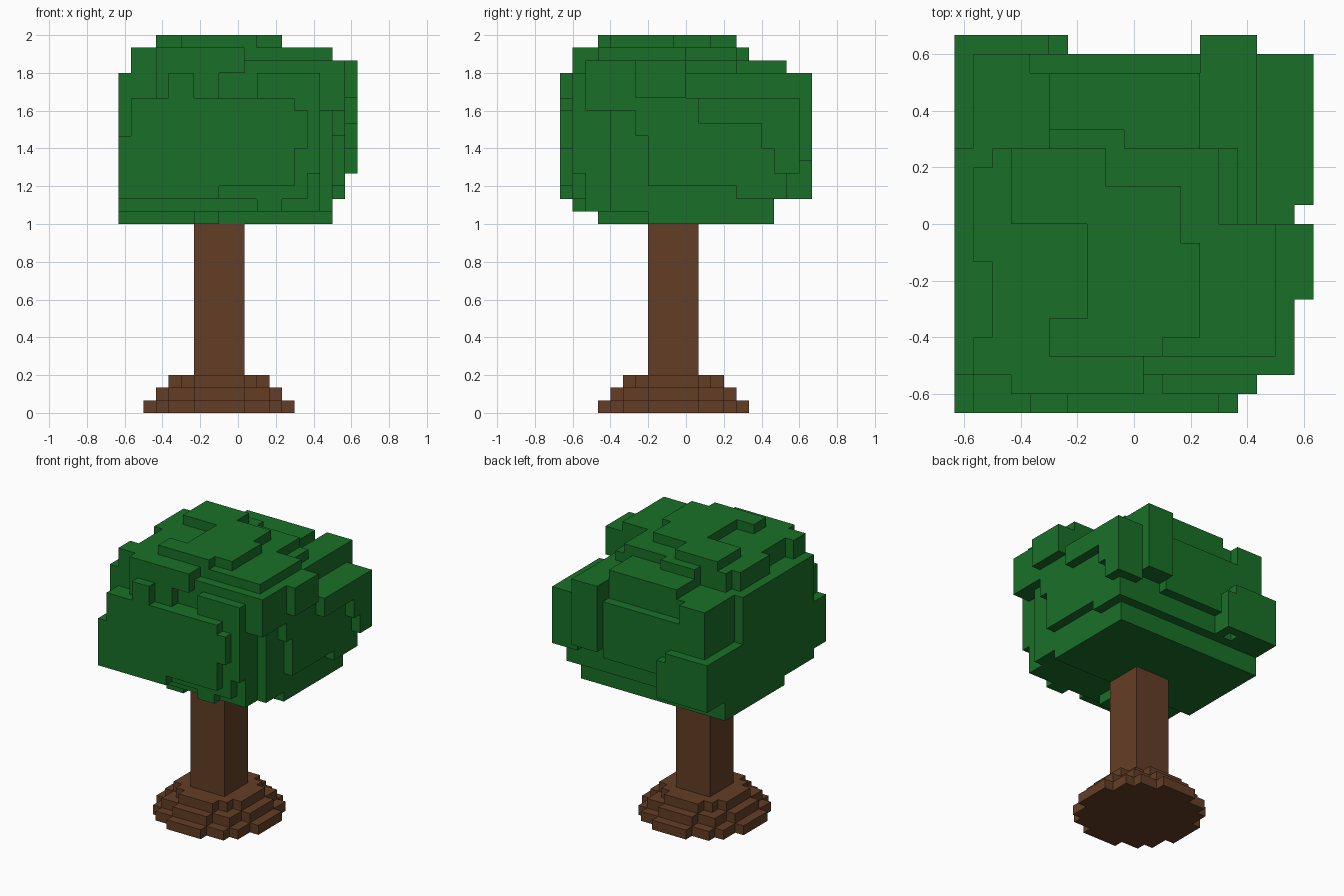
import bpy, bmesh

if "Cube" in bpy.data.objects:
    bpy.data.objects.remove(bpy.data.objects["Cube"])

U = 1 / 15  # size of one cube


def material(name, colour):
    m = bpy.data.materials.new(name)
    m.diffuse_color = colour
    m.use_nodes = True
    m.node_tree.nodes["Principled BSDF"].inputs["Base Color"].default_value = m.diffuse_color
    return m


def cells(boxes):
    """All grid cells covered by boxes (i0, i1, j0, j1, k0, k1)."""
    return {(i, j, k) for a, b, c, d, e, f in boxes
            for i in range(a, b) for j in range(c, d) for k in range(e, f)}


def build(name, vox, mat):
    """Skin a set of cells, keeping only the exposed faces."""
    bm = bmesh.new()
    verts = {}

    def vert(p):
        if p not in verts:
            verts[p] = bm.verts.new((p[0] * U - 19 * U / 2, p[1] * U - 10 * U, p[2] * U))
        return verts[p]

    for c in vox:
        for ax in range(3):
            for side in (0, 1):
                n = list(c)
                n[ax] += 2 * side - 1
                if tuple(n) in vox:
                    continue
                quad = []
                for s, t in ((0, 0), (1, 0), (1, 1), (0, 1)):
                    p = list(c)
                    p[ax] += side
                    p[(ax + 1) % 3] += s
                    p[(ax + 2) % 3] += t
                    quad.append(vert(tuple(p)))
                bm.faces.new(quad if side else quad[::-1])
    me = bpy.data.meshes.new(name)
    bm.to_mesh(me)
    bm.free()
    me.materials.append(mat)
    ob = bpy.data.objects.new(name, me)
    bpy.context.collection.objects.link(ob)


bark = material("bark", (0.127, 0.048, 0.019, 1))
leaf = material("leaf", (0.010, 0.162, 0.021, 1))

# Root flare: three stacked round steps
roots = {(8 + a, 9 + b, k) for k in range(3) for a in range(-6, 6) for b in range(-6, 6)
         if (a + .5) ** 2 + (b + .5) ** 2 <= (6 - k) ** 2}
build("root_flare", roots, bark)

# Trunk
build("trunk", cells([(6, 10, 7, 11, 3, 15)]), bark)

# Crown body and underside
body = [
    (0, 17, 7, 17, 15, 16), (6, 8, 3, 7, 15, 16),
    (0, 17, 4, 17, 16, 17), (0, 16, 2, 4, 16, 17), (11, 13, 1, 2, 16, 17),
    (0, 16, 2, 4, 17, 25), (0, 17, 4, 18, 17, 25),
]
# Leaf plates on the front
front = [
    (0, 14, 0, 2, 18, 22), (1, 14, 0, 2, 22, 25), (0, 8, 0, 2, 17, 18),
    (14, 15, 0, 2, 21, 24), (4, 6, 0, 2, 25, 27),
    (11, 16, 1, 2, 19, 27), (8, 15, 1, 2, 17, 19),
    (3, 8, 1, 2, 25, 29), (8, 10, 1, 2, 27, 29),
]
# Leaf plates on the right
right = [
    (17, 18, 7, 14, 18, 22), (17, 18, 6, 14, 22, 24), (16, 18, 2, 14, 24, 25),
    (17, 18, 14, 18, 17, 25), (18, 19, 11, 19, 23, 25),
    (18, 19, 16, 19, 21, 23), (18, 19, 17, 19, 19, 21),
    (16, 18, 2, 10, 25, 28), (18, 19, 6, 10, 25, 28),
]
# Leaf plates on the back
back = [
    (16, 19, 18, 19, 19, 25), (13, 16, 18, 20, 20, 27), (4, 13, 18, 19, 19, 25),
    (1, 4, 14, 19, 22, 27), (0, 4, 18, 19, 17, 22),
    (0, 5, 19, 20, 17, 22), (5, 6, 18, 20, 17, 21),
]
# Stepped layers on top
top = [
    (0, 1, 2, 14, 25, 27), (1, 16, 2, 18, 25, 27),
    (1, 16, 2, 10, 27, 28), (1, 15, 10, 14, 27, 28), (5, 13, 14, 18, 27, 28),
    (1, 10, 2, 3, 28, 29), (1, 17, 3, 10, 28, 29), (1, 14, 10, 14, 28, 29),
    (5, 9, 14, 15, 28, 29),
    (3, 8, 10, 14, 29, 30), (7, 12, 9, 12, 29, 30), (7, 13, 4, 9, 29, 30),
    (5, 11, 3, 5, 29, 30),
]
# Notches cut into the layers
notches = [(0, 1, 14, 20, 22, 25), (1, 2, 4, 8, 27, 29), (1, 2, 13, 14, 27, 29)]

build("crown", cells(body + front + right + back + top) - cells(notches), leaf)
